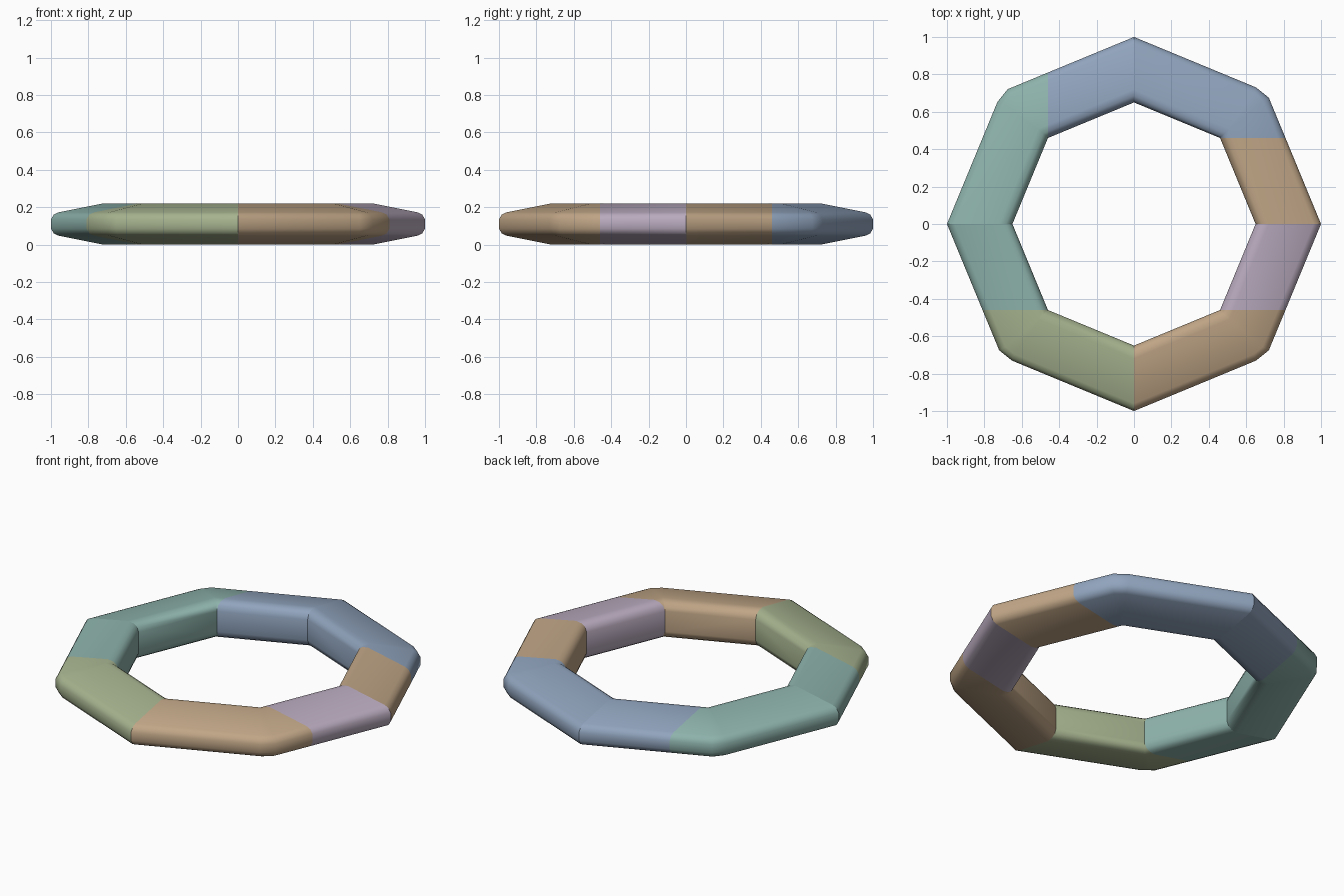
import bpy
import bmesh
import math
from mathutils import Vector

if "Cube" in bpy.data.objects:
    bpy.data.objects.remove(bpy.data.objects["Cube"], do_unlink=True)


def make_material(name, rgb):
    mat = bpy.data.materials.new(name)
    mat.use_nodes = True
    mat.diffuse_color = (*rgb, 1)
    mat.node_tree.nodes["Principled BSDF"].inputs["Base Color"].default_value = (*rgb, 1)
    return mat


TEAL = make_material("soft teal", (0.27, 0.45, 0.41))
BLUE = make_material("dusty blue", (0.28, 0.37, 0.51))
TAN = make_material("warm tan", (0.53, 0.38, 0.24))
GREEN = make_material("sage green", (0.39, 0.46, 0.28))
MAUVE = make_material("pale mauve", (0.49, 0.41, 0.52))

# Ring cross-section: distance out from the inner edge, height above mid-plane
MID = 0.11
INNER, CUT, WIDTH = 0.65, 0.46, 0.35
UPPER = [(0, 0.06), (0.012, 0.09), (0.035, 0.105), (0.07, 0.11),
         (0.31, 0.062), (0.335, 0.05), (0.35, 0.025)]
SECTION = UPPER + [(d, -h) for d, h in reversed(UPPER)]
TILT = math.radians(22.5)


# Stations along one quarter of the octagon, each mapping distance to x, y
def axis_joint(d):
    return Vector((INNER + d, 0))


def flat_cut(d):
    return Vector((CUT + d, CUT))


def mitre(d, along, amount):
    corner = Vector((1, 1)) * (CUT + d * math.sqrt(0.5))
    return corner + along * amount * (d / WIDTH) ** 3


def corner_near(d):
    return mitre(d, Vector((math.sin(TILT), -math.cos(TILT))), 0.035)


def corner_far(d):
    return mitre(d, Vector((-math.cos(TILT), math.sin(TILT))), 0.06)


def far_joint(d):
    return Vector((0, INNER + d))


SHORT = [axis_joint, flat_cut]
LONG = [flat_cut, corner_near, corner_far, far_joint]


def make_segment(name, stations, place, mat):
    bm = bmesh.new()
    rings = []
    for station in stations:
        ring = []
        for d, h in SECTION:
            x, y = place(*station(d))
            ring.append(bm.verts.new((x, y, MID + h)))
        rings.append(ring)
    n = len(SECTION)
    for a, b in zip(rings, rings[1:]):
        for i in range(n):
            j = (i + 1) % n
            bm.faces.new((a[i], a[j], b[j], b[i]))
    bm.faces.new(rings[0])
    bm.faces.new(rings[-1])
    bmesh.ops.remove_doubles(bm, verts=bm.verts, dist=0.0005)
    bmesh.ops.recalc_face_normals(bm, faces=bm.faces)
    mesh = bpy.data.meshes.new(name)
    bm.to_mesh(mesh)
    bm.free()
    mesh.materials.append(mat)
    obj = bpy.data.objects.new(name, mesh)
    bpy.context.collection.objects.link(obj)
    bpy.ops.object.select_all(action="DESELECT")
    obj.select_set(True)
    bpy.context.view_layer.objects.active = obj
    bpy.ops.object.shade_smooth_by_angle(angle=math.radians(35))


# Each quarter holds one short straight segment and one long bent segment
QUARTERS = [
    ("back_left", lambda x, y: (x, y), TAN, BLUE),
    ("front_left", lambda x, y: (x, -y), MAUVE, TAN),
    ("front_right", lambda x, y: (-x, -y), TEAL, GREEN),
    ("back_right", lambda x, y: (-y, x), BLUE, TEAL),
]
for label, place, short_mat, long_mat in QUARTERS:
    make_segment(label + "_straight_segment", SHORT, place, short_mat)
    make_segment(label + "_bent_segment", LONG, place, long_mat)
